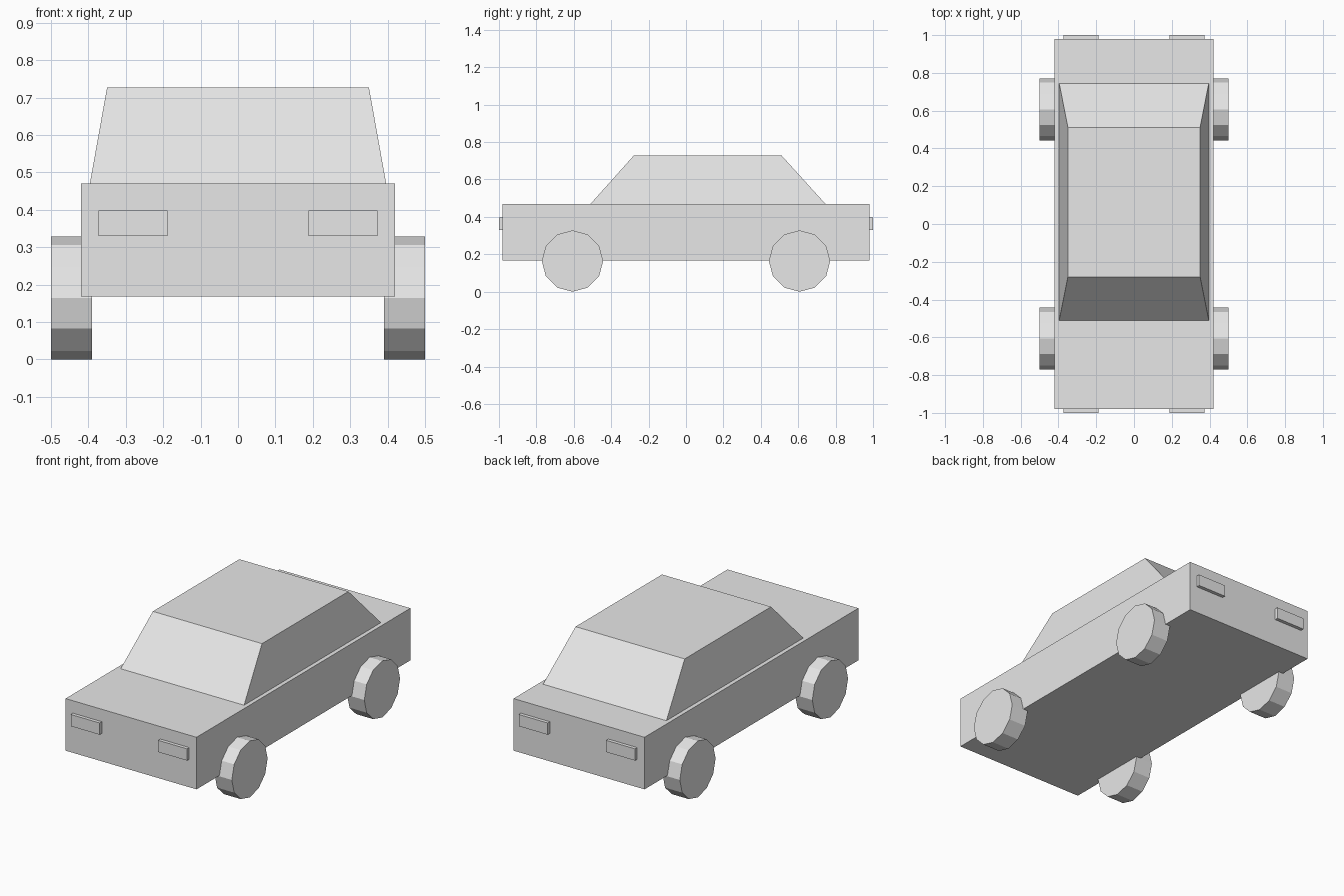
import bpy
import bmesh
from mathutils import Matrix

cube = bpy.data.objects.get("Cube")
if cube:
    bpy.data.objects.remove(cube, do_unlink=True)

# Single plain grey
GREY = (0.8, 0.8, 0.8, 1.0)
grey = bpy.data.materials.new("plain_grey")
grey.use_nodes = True
grey.diffuse_color = GREY
for node in grey.node_tree.nodes:
    if node.type == 'BSDF_PRINCIPLED':
        node.inputs["Base Color"].default_value = GREY


def finish(name, bm):
    bmesh.ops.recalc_face_normals(bm, faces=bm.faces)
    mesh = bpy.data.meshes.new(name)
    bm.to_mesh(mesh)
    bm.free()
    mesh.materials.append(grey)
    obj = bpy.data.objects.new(name, mesh)
    bpy.context.collection.objects.link(obj)
    return obj


def box(name, low, high):
    bm = bmesh.new()
    bmesh.ops.create_cube(bm, size=1)
    for v in bm.verts:
        v.co = [h if c > 0 else l for c, l, h in zip(v.co, low, high)]
    return finish(name, bm)


def wheel(name, x, y):
    bm = bmesh.new()
    place = Matrix.Translation((x, y, 0.164)) @ Matrix.Rotation(1.570796, 4, 'Y')
    bmesh.ops.create_cone(bm, cap_ends=True, segments=12, radius1=0.164,
                          radius2=0.164, depth=0.11, matrix=place)
    return finish(name, bm)


# Lower body
box("body", (-0.42, -0.98, 0.168), (0.42, 0.98, 0.47))

# Cabin: a box with its roof drawn in on every side
cabin = box("cabin", (-0.396, -0.51, 0.47), (0.396, 0.745, 0.727))
for v in cabin.data.vertices:
    if v.co.z > 0.6:
        v.co.x = 0.35 if v.co.x > 0 else -0.35
        v.co.y = 0.512 if v.co.y > 0 else -0.28

# Wheels and lamps at each corner
for side, sx in (("left", 1), ("right", -1)):
    for end, sy in (("front", -1), ("rear", 1)):
        wheel(f"{end}_{side}_wheel", sx * 0.445, sy * 0.607)
        xs = sorted((sx * 0.188, sx * 0.373))
        ys = sorted((sy * 0.96, sy))
        box(f"{end}_{side}_lamp", (xs[0], ys[0], 0.33), (xs[1], ys[1], 0.398))
